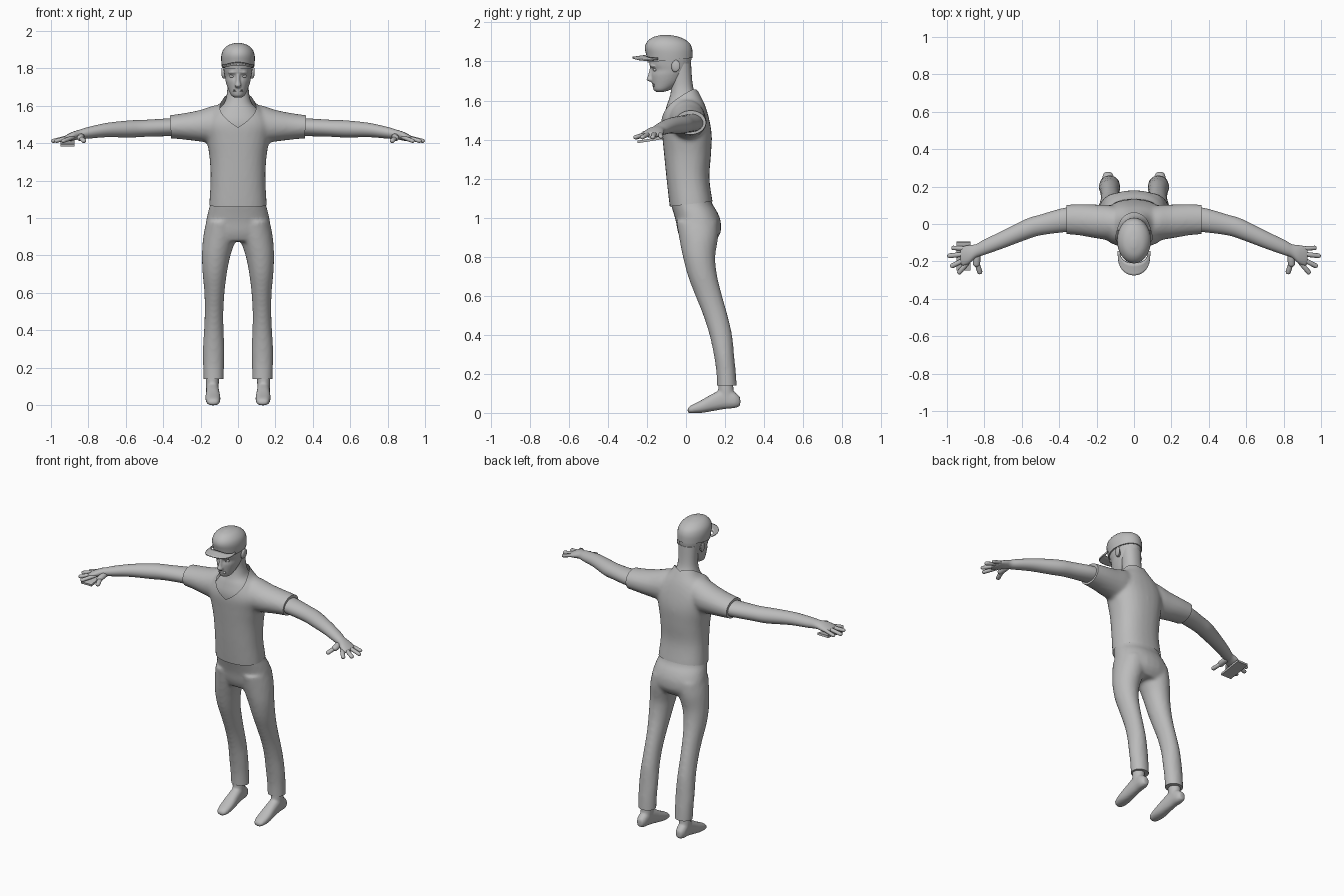
import bpy, bmesh, math
from mathutils import Vector, Matrix

if "Cube" in bpy.data.objects:
    bpy.data.objects.remove(bpy.data.objects["Cube"])

grey = bpy.data.materials.new("plain_grey")
grey.diffuse_color = (0.5, 0.5, 0.5, 1)
grey.use_nodes = True
grey.node_tree.nodes["Principled BSDF"].inputs["Base Color"].default_value = grey.diffuse_color


def spline(a, b, c, d, t):
    return 0.5 * (2 * b + (c - a) * t + (2 * a - 5 * b + 4 * c - d) * t * t
                  + (3 * b - a - 3 * c + d) * t ** 3)


def loft(bm, axis, rings, sx=1, sides=28, steps=4, power=1.0):
    """Closed tube of ellipses; each ring is (position, low u, high u, low v, high v)."""
    n, fine = len(rings), []
    for i in range(n - 1):
        k = [rings[max(0, i - 1)], rings[i], rings[i + 1], rings[min(n - 1, i + 2)]]
        for s in range(steps):
            fine.append([spline(*c, s / steps) for c in zip(*k)])
    fine.append(rings[-1])
    loops = []
    for p, u0, u1, v0, v1 in fine:
        loop = []
        for j in range(sides):
            a = 2 * math.pi * j / sides
            c, s = math.cos(a), math.sin(a)
            u = (u0 + u1) / 2 + (u1 - u0) / 2 * math.copysign(abs(c) ** power, c)
            v = (v0 + v1) / 2 + (v1 - v0) / 2 * math.copysign(abs(s) ** power, s)
            x, y, z = {'x': (p, u, v), 'y': (u, p, v), 'z': (u, v, p)}[axis]
            loop.append(bm.verts.new((x * sx, y, z)))
        loops.append(loop)
    for A, B in zip(loops, loops[1:]):
        for j in range(sides):
            k = (j + 1) % sides
            bm.faces.new((A[j], A[k], B[k], B[j]))
    bm.faces.new(loops[0])
    bm.faces.new(loops[-1][::-1])


def capsule(bm, p0, p1, r, flat=1.0):
    """Rounded rod from p0 to p1, flattened in height."""
    p0, p1 = Vector(p0), Vector(p1)
    d = p1 - p0
    rot = d.to_track_quat('Z', 'Y').to_matrix().to_4x4()
    vs = bmesh.ops.create_uvsphere(bm, u_segments=12, v_segments=9, radius=r)['verts']
    for v in vs:
        top = v.co.z > 0
        v.co = rot @ v.co
        v.co.z *= flat
        v.co += p1 if top else p0


def sym(z, w, y0, y1):
    return (z, -w, w, y0, y1)


def finish(name, bm, mirror=False, angle=40):
    bmesh.ops.recalc_face_normals(bm, faces=bm.faces)
    me = bpy.data.meshes.new(name)
    bm.to_mesh(me)
    bm.free()
    ob = bpy.data.objects.new(name, me)
    bpy.context.collection.objects.link(ob)
    me.materials.clear()
    me.materials.append(grey)
    for o in bpy.context.selected_objects:
        o.select_set(False)
    ob.select_set(True)
    bpy.context.view_layer.objects.active = ob
    bpy.ops.object.shade_smooth_by_angle(angle=math.radians(angle))
    if mirror:
        ob.modifiers.new("mirror", 'MIRROR')
    return ob


def blend(bm, voxel, smooth):
    """Fuse overlapping tubes into one soft skin."""
    bmesh.ops.recalc_face_normals(bm, faces=bm.faces)
    me = bpy.data.meshes.new("blend")
    bm.to_mesh(me)
    ob = bpy.data.objects.new("blend", me)
    bpy.context.collection.objects.link(ob)
    m = ob.modifiers.new("remesh", 'REMESH')
    m.mode, m.voxel_size = 'VOXEL', voxel
    m = ob.modifiers.new("smooth", 'SMOOTH')
    m.factor, m.iterations = 0.5, smooth
    dg = bpy.context.evaluated_depsgraph_get()
    out = bmesh.new()
    out.from_mesh(ob.evaluated_get(dg).to_mesh())
    bm.free()
    bpy.data.objects.remove(ob)
    return out


def cut(bm, co, no, fill=True):
    r = bmesh.ops.bisect_plane(bm, geom=bm.verts[:] + bm.edges[:] + bm.faces[:], dist=1e-5,
                               plane_co=co, plane_no=no, clear_outer=True)
    if fill:
        edges = [e for e in r['geom_cut'] if isinstance(e, bmesh.types.BMEdge)]
        bmesh.ops.holes_fill(bm, edges=edges, sides=0)


# shirt: torso and sleeves, trimmed at hem, cuffs and V neck
bm = bmesh.new()
loft(bm, 'z', [sym(1.0, .155, -.075, .145), sym(1.07, .154, -.085, .138), sym(1.2, .147, -.1, .12),
               sym(1.32, .152, -.112, .128), sym(1.42, .168, -.122, .132), sym(1.5, .18, -.127, .12),
               sym(1.57, .14, -.112, .1), sym(1.62, .09, -.088, .077), sym(1.67, .065, -.06, .05)], power=.85)
for s in (1, -1):
    loft(bm, 'x', [(.04, -.06, .08, 1.43, 1.6), (.12, -.085, .1, 1.4, 1.603), (.2, -.077, .104, 1.408, 1.578),
                   (.3, -.06, .106, 1.42, 1.558), (.42, -.05, .1, 1.43, 1.543)], sx=s)
bm = blend(bm, .011, 6)
cut(bm, (0, 0, 0), (-1, 0, 0), False)
cut(bm, (0, 0, 1.067), (0, .12, -1))
cut(bm, (.36, 0, 1.48), (1, 0, -.05))
cut(bm, (0, -.12, 1.49), (-.6, -.85, 1), False)
finish("shirt", bm, True)

# neck and upper chest
bm = bmesh.new()
loft(bm, 'z', [sym(1.4, .14, -.1, .11), sym(1.5, .15, -.115, .105), sym(1.57, .115, -.1, .085),
               sym(1.61, .077, -.086, .063), sym(1.65, .062, -.077, .042), sym(1.7, .057, -.076, .032),
               sym(1.79, .06, -.09, .026)], power=.9)
finish("neck", bm)

# head with nose, brow, lips
bm = bmesh.new()
loft(bm, 'z', [sym(1.643, .016, -.15, -.12), sym(1.655, .036, -.166, -.08), sym(1.69, .053, -.174, -.03),
               sym(1.73, .066, -.178, .0), sym(1.757, .071, -.174, .015), sym(1.785, .076, -.187, .024),
               sym(1.83, .08, -.19, .028), sym(1.88, .07, -.18, .015)])
loft(bm, 'z', [sym(1.695, .01, -.182, -.16), sym(1.706, .018, -.203, -.16), sym(1.73, .012, -.195, -.16),
               sym(1.78, .009, -.182, -.16)], sides=14)
loft(bm, 'x', [(-.05, -.165, -.13, 1.77, 1.78), (-.03, -.184, -.13, 1.767, 1.79),
               (.03, -.184, -.13, 1.767, 1.79), (.05, -.165, -.13, 1.77, 1.78)], sides=12)
bm = blend(bm, .005, 3)
finish("head", bm)
bm = bmesh.new()
for z in (1.683, 1.676):
    capsule(bm, (-.018, -.162, z), (.018, -.162, z), .009, .5)
finish("lips", bm)
bm = bmesh.new()
capsule(bm, (.028, -.157, 1.757), (.034, -.156, 1.757), .012, .7)
finish("eyes", bm, True)
bm = bmesh.new()
loft(bm, 'x', [(.06, -.07, -.045, 1.75, 1.79), (.075, -.075, -.04, 1.745, 1.802), (.084, -.072, -.03, 1.75, 1.807),
               (.088, -.065, -.035, 1.765, 1.8)], sides=14)
finish("ears", bm, True)

# cap crown and curved brim
bm = bmesh.new()
loft(bm, 'z', [sym(1.76, .08, -.19, .032), sym(1.83, .089, -.203, .034), sym(1.87, .089, -.211, .03),
               sym(1.9, .078, -.2, .012), sym(1.924, .052, -.17, -.03), sym(1.936, .012, -.125, -.085)])
cut(bm, (0, -.08, 1.807), (0, .1, -1))
finish("cap_crown", bm)
bm = bmesh.new()
grid = []
for i in range(17):
    a = math.pi * i / 16
    row = []
    for r in (.5, .65, .8, .92, 1):
        x, y = .088 * math.cos(a) * (.75 + .25 * r), -.145 - .13 * math.sin(a) ** .7 * r
        row.append(bm.verts.new((x, y, 1.836 - .025 * (x / .085) ** 2 + .14 * (y + .19))))
    grid.append(row)
for A, B in zip(grid, grid[1:]):
    for j in range(4):
        bm.faces.new((A[j], A[j + 1], B[j + 1], B[j]))
brim = finish("cap_brim", bm)
brim.modifiers.new("thickness", 'SOLIDIFY').thickness = .008

# arms and hands
bm = bmesh.new()
loft(bm, 'x', [(.25, -.035, .085, 1.445, 1.53), (.36, -.042, .088, 1.438, 1.532), (.5, -.06, .05, 1.434, 1.524),
               (.58, -.085, .025, 1.43, 1.521), (.7, -.13, -.035, 1.432, 1.508), (.8, -.165, -.083, 1.424, 1.486),
               (.845, -.18, -.108, 1.422, 1.472), (.88, -.21, -.113, 1.414, 1.462), (.913, -.222, -.12, 1.41, 1.446),
               (.928, -.21, -.135, 1.413, 1.437)])
fingers = [((.89, -.132, 1.434), (.965, -.128, 1.414), .012), ((.9, -.16, 1.434), (.986, -.17, 1.412), .013),
           ((.9, -.187, 1.432), (.97, -.223, 1.412), .013), ((.885, -.2, 1.43), (.933, -.257, 1.412), .013),
           ((.84, -.165, 1.436), (.842, -.21, 1.428), .02), ((.842, -.2, 1.43), (.825, -.255, 1.412), .014)]
for p0, p1, r in fingers:
    capsule(bm, p0, p1, r, .85)
finish("arms", bm, True, 60)

# flat device under one palm
bm = bmesh.new()
bmesh.ops.create_cube(bm, size=1, matrix=Matrix.Translation((-.912, -.172, 1.4)) @ Matrix.Rotation(.16, 4, 'X')
                      @ Matrix.Diagonal((.075, .155, .013, 1)))
finish("handheld_device", bm)

# trousers
bm = bmesh.new()
loft(bm, 'z', [sym(1.12, .142, -.085, .125), sym(1.07, .15, -.078, .135), sym(1.03, .161, -.066, .16),
               sym(.98, .171, -.052, .178), sym(.92, .176, -.04, .176), sym(.875, .16, -.02, .145)], power=.9)
for s in (1, -1):
    loft(bm, 'z', [(.98, .01, .17, -.05, .165), (.9, .008, .186, -.036, .165), (.8, .04, .193, -.016, .15),
                   (.7, .06, .189, .01, .16), (.6, .072, .18, .048, .185), (.5, .078, .178, .088, .213),
                   (.4, .077, .182, .12, .236), (.3, .073, .188, .142, .246), (.2, .075, .187, .156, .256),
                   (.08, .077, .183, .16, .264)], sx=s)
bm = blend(bm, .011, 5)
cut(bm, (0, 0, 1.075), (0, -.12, 1))
cut(bm, (0, .2, .14), (0, 0, -1))
finish("trousers", bm)

# feet
bm = bmesh.new()
loft(bm, 'z', [(.22, .105, .168, .17, .238), (.13, .102, .172, .165, .243), (.06, .105, .17, .17, .25)])
loft(bm, 'y', [(.008, .118, .148, .002, .022), (.025, .1, .165, -.002, .038), (.08, .094, .174, 0, .066),
               (.14, .098, .172, .01, .1), (.2, .103, .17, .02, .125), (.25, .107, .17, .025, .105),
               (.278, .12, .157, .035, .08)], power=.85)
bm = blend(bm, .007, 4)
finish("feet", bm, True)
